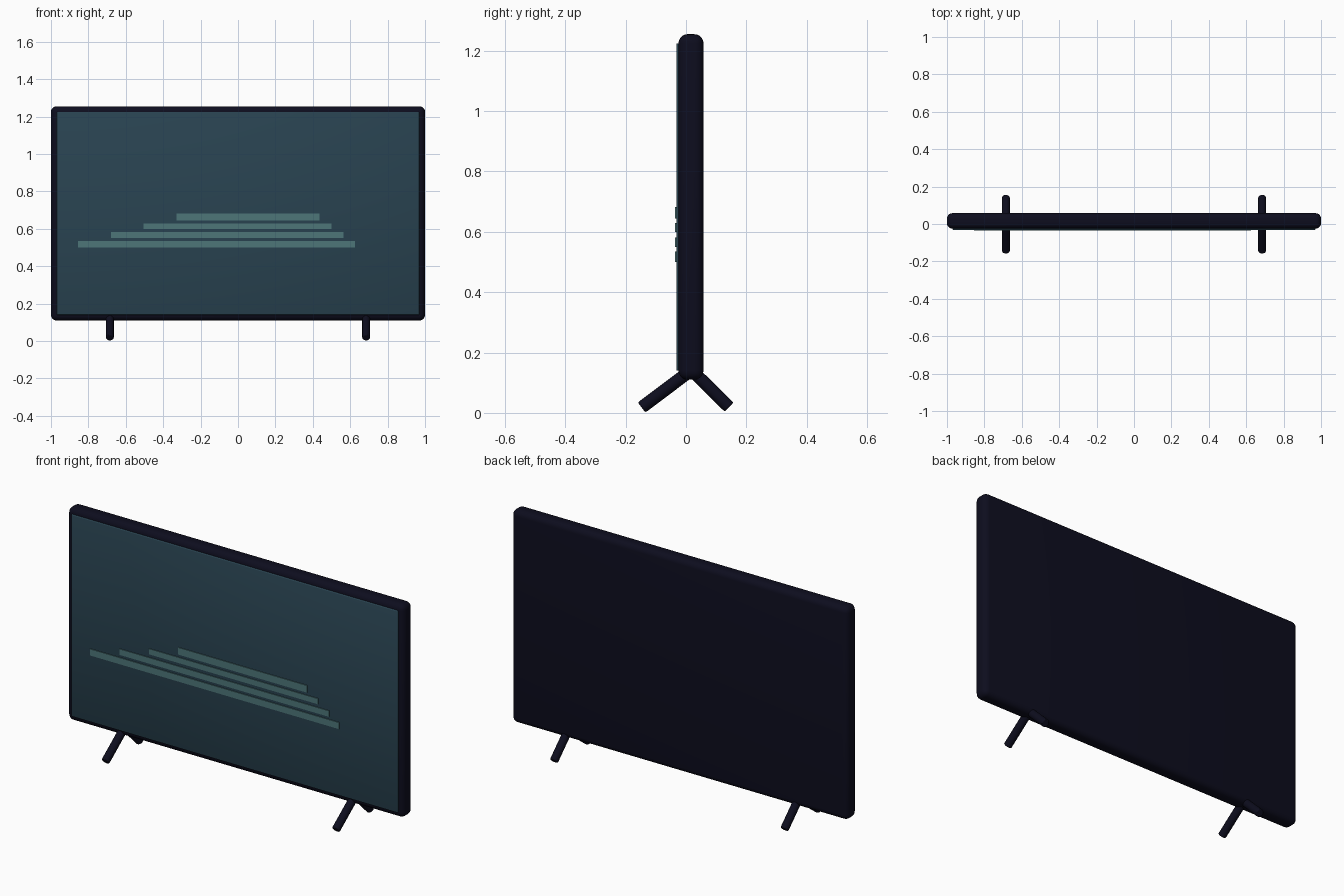
import bpy
from mathutils import Vector

cube = bpy.data.objects.get("Cube")
if cube:
    bpy.data.objects.remove(cube, do_unlink=True)


def make_material(name, rgb):
    mat = bpy.data.materials.new(name)
    mat.use_nodes = True
    mat.diffuse_color = (*rgb, 1)
    bsdf = mat.node_tree.nodes["Principled BSDF"]
    bsdf.inputs["Base Color"].default_value = (*rgb, 1)
    return mat


casing = make_material("dark navy plastic", (0.004, 0.004, 0.013))
glass = make_material("dark teal glass", (0.022, 0.056, 0.082))
glare = make_material("pale teal reflection", (0.075, 0.18, 0.19))


def finish(obj, name, mat, bevel, segments):
    obj.name = name
    obj.data.materials.append(mat)
    if bevel:
        mod = obj.modifiers.new("rounded edges", "BEVEL")
        mod.width = bevel
        mod.segments = segments
        mod.limit_method = "ANGLE"
    return obj


def box(name, low, high, mat, bevel=0, segments=1):
    low, high = Vector(low), Vector(high)
    bpy.ops.mesh.primitive_cube_add(size=1, location=(low + high) / 2)
    obj = bpy.context.object
    obj.scale = high - low
    bpy.ops.object.transform_apply(location=False, rotation=False, scale=True)
    return finish(obj, name, mat, bevel, segments)


def rod(name, start, end, radius, mat):
    start, end = Vector(start), Vector(end)
    axis = end - start
    bpy.ops.mesh.primitive_cylinder_add(
        vertices=24, radius=radius, depth=axis.length, location=(start + end) / 2)
    obj = bpy.context.object
    obj.rotation_euler = axis.to_track_quat("Z", "Y").to_euler()
    finish(obj, name, mat, 0.005, 2)
    bpy.ops.object.shade_smooth_by_angle()
    return obj


# Rounded cabinet
box("cabinet", (-1, -0.025, 0.11), (1, 0.058, 1.255), casing, 0.03, 5)
bpy.ops.object.shade_smooth()

# Display panel, slightly proud of the cabinet
box("screen", (-0.97, -0.032, 0.14), (0.97, -0.015, 1.225), glass, 0.004, 2)
bpy.ops.object.shade_smooth()

# Stack of reflection stripes: left end, right end, bottom, top
stripes = [(-0.855, 0.625, 0.5, 0.535), (-0.68, 0.565, 0.55, 0.582),
           (-0.505, 0.5, 0.6, 0.63), (-0.33, 0.435, 0.645, 0.683)]
for i, (x0, x1, z0, z1) in enumerate(stripes):
    box(f"reflection_stripe_{i + 1}", (x0, -0.036, z0), (x1, -0.03, z1), glare)

# Splayed legs, one pair at each end
for side, x in (("right", -0.685), ("left", 0.685)):
    rod(f"front_leg_{side}", (x, 0.01, 0.136), (x, -0.147, 0.018), 0.021, casing)
    rod(f"back_leg_{side}", (x, 0.02, 0.14), (x, 0.143, 0.019), 0.021, casing)
